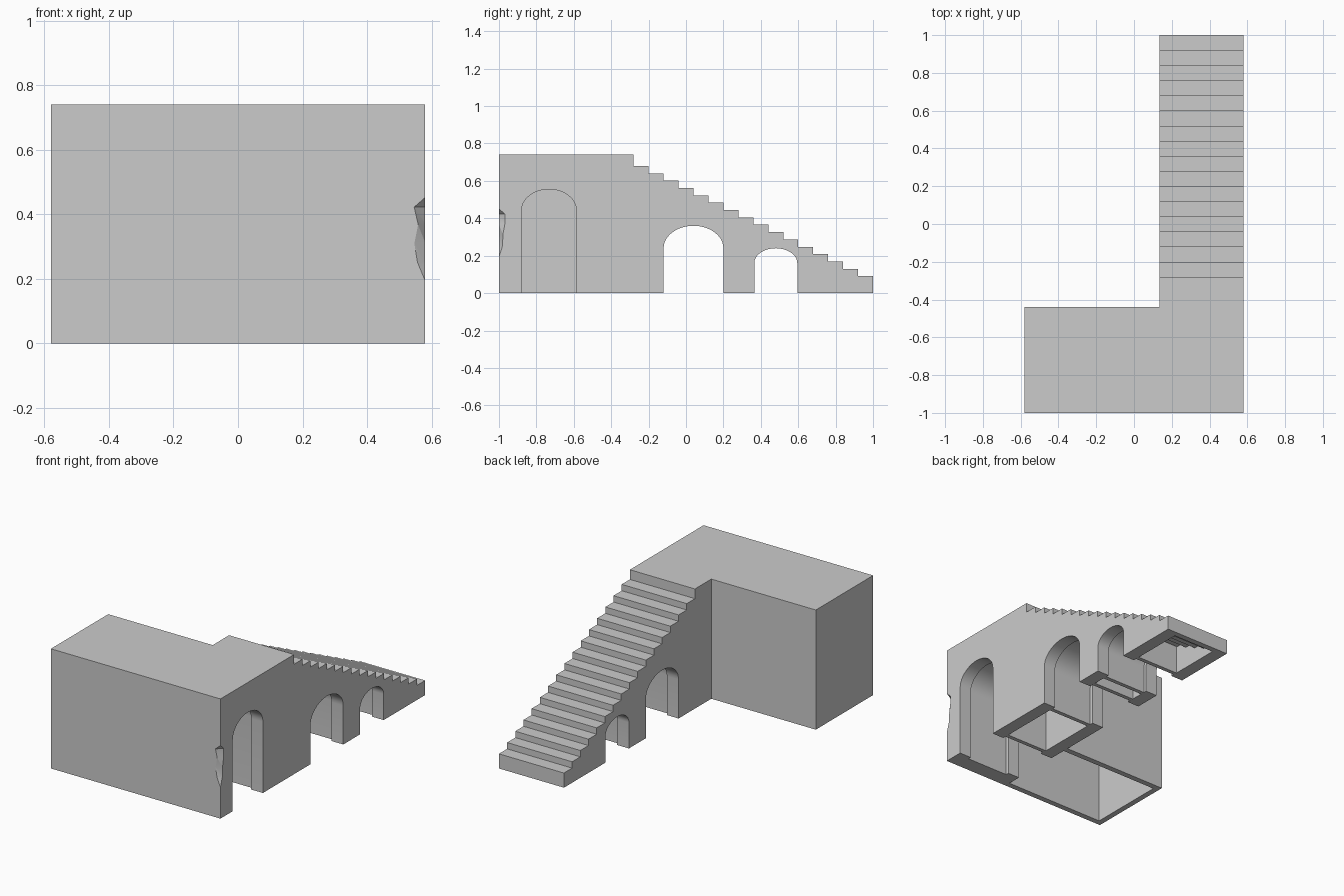
import bpy, bmesh, math

if "Cube" in bpy.data.objects:
    bpy.data.objects.remove(bpy.data.objects["Cube"])

X0, X1 = 0.135, 0.58          # stair wing width
IN0, IN1 = 0.215, 0.50        # inner faces of its side walls
TOP, STEPS, RUN = 0.74, 16, 0.08
ARCHES = [(-0.88, -0.585, 0.44, 0.555),   # y0, y1, spring height, crown
          (-0.12, 0.20, 0.24, 0.36),
          (0.365, 0.595, 0.16, 0.24)]


def from_bmesh(name, bm):
    bmesh.ops.recalc_face_normals(bm, faces=bm.faces)
    me = bpy.data.meshes.new(name)
    bm.to_mesh(me)
    bm.free()
    ob = bpy.data.objects.new(name, me)
    bpy.context.collection.objects.link(ob)
    return ob


def prism(name, profile, xa, xb):
    """Extrude a (y, z) outline along x."""
    bm = bmesh.new()
    a = [bm.verts.new((xa, y, z)) for y, z in profile]
    b = [bm.verts.new((xb, y, z)) for y, z in profile]
    bm.faces.new(a)
    bm.faces.new(b)
    for i in range(len(a)):
        j = (i + 1) % len(a)
        bm.faces.new((a[i], a[j], b[j], b[i]))
    return from_bmesh(name, bm)


def box(name, xs, ys, zs):
    return prism(name, [(ys[0], zs[0]), (ys[1], zs[0]), (ys[1], zs[1]), (ys[0], zs[1])], *xs)


def arch_profile(y0, y1, spring, crown, grow=0.0, n=20):
    c, r = (y0 + y1) / 2, (y1 - y0) / 2 + grow
    pts = [(c - r, -0.2), (c + r, -0.2)]
    for i in range(n + 1):
        t = math.pi * i / n
        pts.append((c + r * math.cos(t), spring + (crown + grow - spring) * math.sin(t)))
    return pts


def stair_profile(start, bottom, inset=0.0):
    pts = [(start, bottom), (start, TOP - inset)]
    y, z = -0.28 - inset, TOP - inset
    for i in range(STEPS):
        pts.append((y, z))
        z = 0.68 - i * 0.0393 - inset
        pts.append((y, z))
        y += RUN
    pts += [(y, z), (y, bottom)]
    return pts


def cut(target, cutter):
    m = target.modifiers.new("cut", 'BOOLEAN')
    m.operation, m.solver, m.object = 'DIFFERENCE', 'EXACT', cutter
    bpy.context.view_layer.objects.active = target
    bpy.ops.object.modifier_apply(modifier=m.name)
    bpy.data.objects.remove(cutter, do_unlink=True)


# Stair wing: landing and steps in one solid
stairs = prism("stair_wing", stair_profile(-1.0, 0.0), X0, X1)

# Hollow piers under the steps, kept clear of the vaults
hollow = prism("hollow", stair_profile(-0.66, -0.1, 0.035), IN0, IN1)
for a in ARCHES:
    cut(hollow, prism("vault_clearance", arch_profile(*a, grow=0.045), 0.0, 0.8))
cut(stairs, hollow)

# Arched openings in both side walls, with a slightly wider passage between
for a in ARCHES:
    cut(stairs, prism("opening", arch_profile(*a), X0 - 0.1, X1 + 0.1))
    cut(stairs, prism("passage", arch_profile(*a, grow=0.02), IN0, IN1))

# Chipped front corner: triangle rings lofted down the edge
bm = bmesh.new()
rings = []
for x, y, z in [(0.579, -0.999, 0.452), (0.545, -0.968, 0.422), (0.557, -0.967, 0.37),
                (0.545, -0.978, 0.31), (0.555, -0.981, 0.25), (0.579, -0.999, 0.194)]:
    rings.append([bm.verts.new(p) for p in ((x, -1.001, z), (0.581, y, z), (0.64, -1.06, z))])
for r, s in zip(rings, rings[1:]):
    for i in range(3):
        j = (i + 1) % 3
        bm.faces.new((r[i], r[j], s[j]))
        bm.faces.new((r[i], s[j], s[i]))
bm.faces.new(rings[0])
bm.faces.new(rings[-1])
cut(stairs, from_bmesh("chip", bm))

# Side block: hollow room, open below and towards the stair wing
block = box("side_block", (-0.58, X0), (-1.0, -0.44), (0.0, TOP))
cut(block, box("room", (-0.545, 0.3), (-0.965, -0.475), (-0.1, 0.705)))

for ob in (stairs, block):
    bpy.ops.object.select_all(action='DESELECT')
    ob.select_set(True)
    bpy.context.view_layer.objects.active = ob
    bpy.ops.object.shade_smooth_by_angle(angle=math.radians(25))
